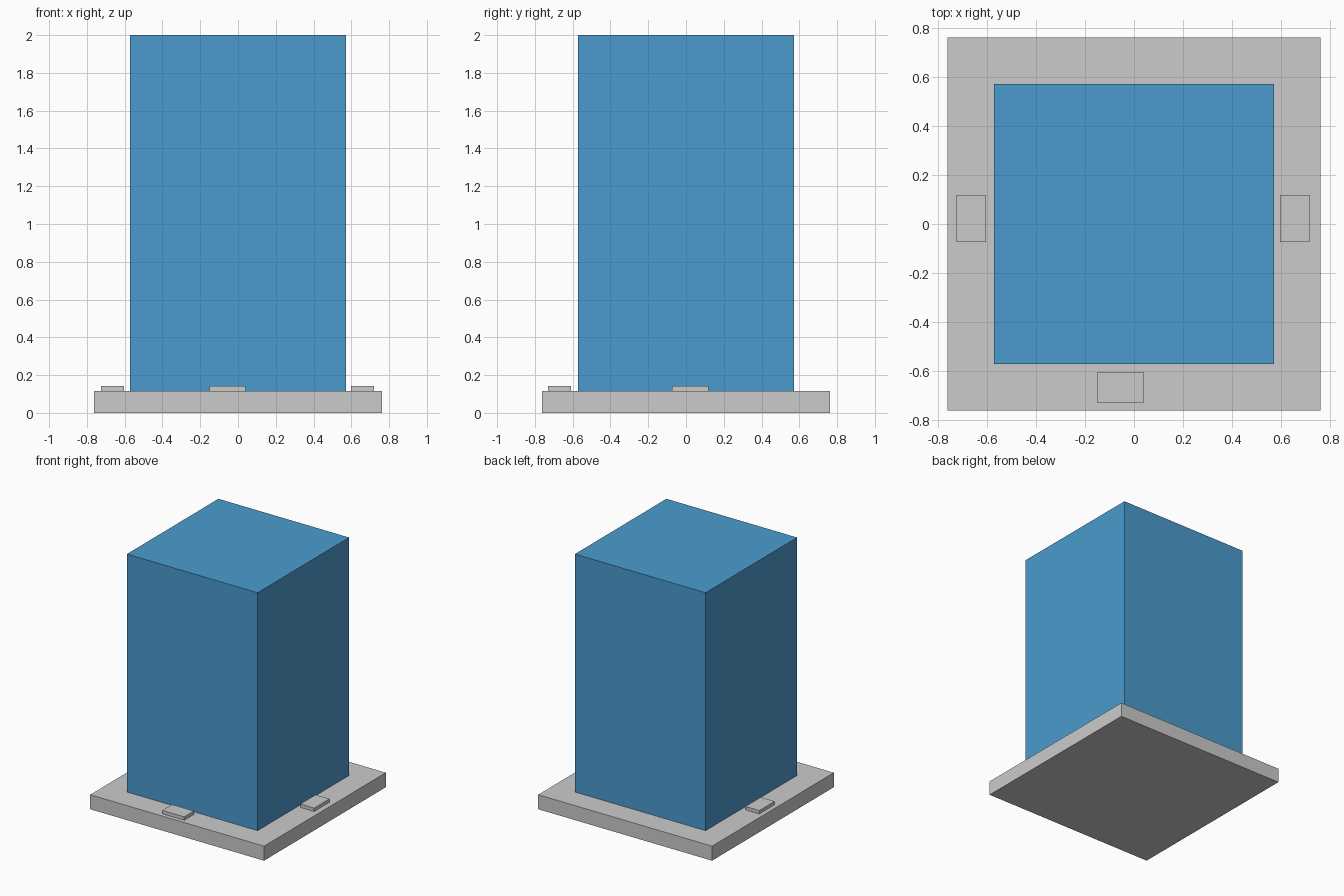
import bpy

if "Cube" in bpy.data.objects:
    bpy.data.objects.remove(bpy.data.objects["Cube"])

BASE_TOP = 0.115
PAD_TOP = 0.142


def box(name, x0, x1, y0, y1, z0, z1):
    bpy.ops.mesh.primitive_cube_add(
        size=1, location=((x0 + x1) / 2, (y0 + y1) / 2, (z0 + z1) / 2))
    ob = bpy.context.object
    ob.name = name
    ob.scale = (x1 - x0, y1 - y0, z1 - z0)
    bpy.ops.object.transform_apply(location=False, rotation=False, scale=True)
    return ob


# Square plinth
box("base", -0.762, 0.762, -0.762, 0.762, 0, BASE_TOP)

# Tall blue block
block = box("tower_block", -0.573, 0.573, -0.573, 0.573, BASE_TOP, 2.0)
blue = bpy.data.materials.new("blue")
blue.diffuse_color = (0.07, 0.33, 0.62, 1)
blue.use_nodes = True
blue.node_tree.nodes["Principled BSDF"].inputs["Base Color"].default_value = blue.diffuse_color
block.data.materials.append(blue)

# Small raised pads on the left, right and front of the plinth
pads = {
    "left_pad": (-0.726, -0.604, -0.073, 0.119),
    "right_pad": (0.597, 0.719, -0.073, 0.119),
    "front_pad": (-0.152, 0.040, -0.730, -0.608),
}
for name, rect in pads.items():
    box(name, *rect, BASE_TOP, PAD_TOP)
